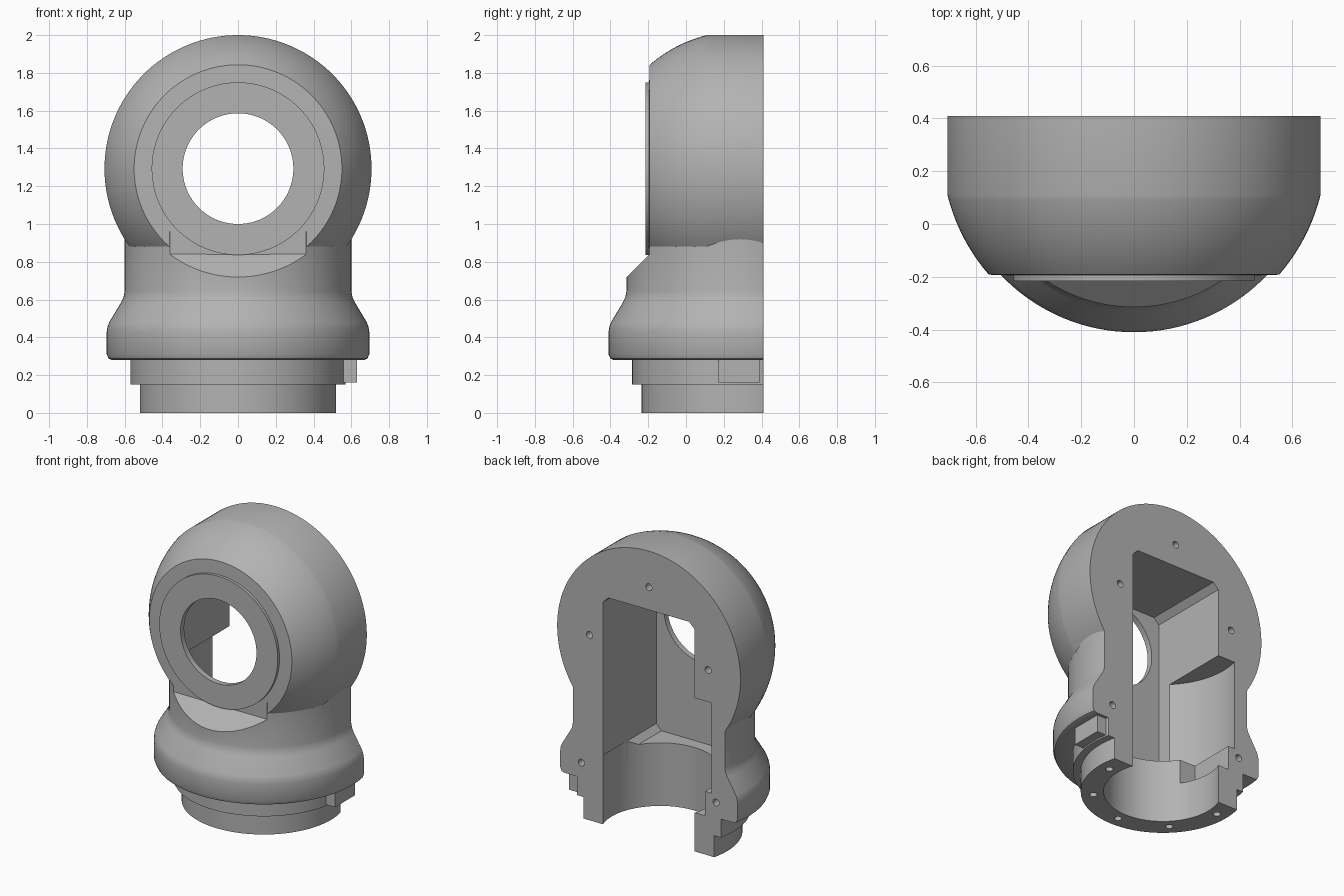
import bpy, bmesh, math
from mathutils import Matrix, Vector

if "Cube" in bpy.data.objects:
    bpy.data.objects.remove(bpy.data.objects["Cube"], do_unlink=True)

AXIS_Y = 0.285      # vertical axis of the round base, and centre of the ball
HEAD_Z = 1.293      # height of the ball and its opening
BACK_Y = 0.41       # flat mating face

grey = bpy.data.materials.new("plain grey")
grey.use_nodes = True
grey.diffuse_color = (0.45, 0.45, 0.45, 1)
grey.node_tree.nodes["Principled BSDF"].inputs["Base Color"].default_value = grey.diffuse_color


def make(name, bm):
    bmesh.ops.recalc_face_normals(bm, faces=bm.faces)
    mesh = bpy.data.meshes.new(name)
    bm.to_mesh(mesh)
    bm.free()
    ob = bpy.data.objects.new(name, mesh)
    bpy.context.collection.objects.link(ob)
    mesh.materials.append(grey)
    return ob


def lathe(name, profile, matrix, steps=128):
    """Spin (radius, height) points into a closed solid with flat end caps."""
    bm = bmesh.new()
    rings = []
    for r, h in profile:
        angles = [math.tau * i / steps for i in range(steps)]
        rings.append([bm.verts.new(matrix @ Vector((r * math.cos(a), r * math.sin(a), h))) for a in angles])
    for low, high in zip(rings, rings[1:]):
        for i in range(steps):
            j = (i + 1) % steps
            bm.faces.new((low[i], low[j], high[j], high[i]))
    bm.faces.new(rings[0])
    bm.faces.new(rings[-1])
    return make(name, bm)


def prism(name, outline, depth):
    """Extrude a closed 3D outline along a vector."""
    bm = bmesh.new()
    face = bm.faces.new([bm.verts.new(p) for p in outline])
    new = bmesh.ops.extrude_face_region(bm, geom=[face])["geom"]
    bmesh.ops.translate(bm, vec=depth, verts=[v for v in new if isinstance(v, bmesh.types.BMVert)])
    return make(name, bm)


def box(name, x, y, z):
    outline = [(x[0], y[0], z[0]), (x[1], y[0], z[0]), (x[1], y[1], z[0]), (x[0], y[1], z[0])]
    return prism(name, outline, (0, 0, z[1] - z[0]))


def combine(target, other, operation):
    """Apply a boolean and discard the tool object."""
    mod = target.modifiers.new("join", "BOOLEAN")
    mod.operation = operation
    mod.solver = "EXACT"
    mod.object = other
    other.hide_render = True
    bpy.ops.object.select_all(action="DESELECT")
    bpy.context.view_layer.objects.active = target
    target.select_set(True)
    bpy.ops.object.modifier_apply(modifier=mod.name)
    bpy.data.objects.remove(other, do_unlink=True)


def cut(target, tool):
    combine(target, tool, "DIFFERENCE")


upright = Matrix.Translation((0, AXIS_Y, 0))


def along_y(x, z):
    # lathe height becomes +y
    return Matrix.Translation((x, 0, z)) @ Matrix.Rotation(-math.pi / 2, 4, "X")


# Round base: spigot, flange, collar and neck
housing = lathe("housing", [
    (0.52, 0), (0.52, 0.15), (0.57, 0.15), (0.57, 0.28), (0.667, 0.28), (0.685, 0.287),
    (0.695, 0.31), (0.695, 0.43), (0.691, 0.455), (0.682, 0.48), (0.619, 0.585),
    (0.606, 0.612), (0.6, 0.645), (0.6, 1.2)], upright)

# Sloped relief on the front of the neck
cut(housing, prism("neck_relief", [(-1, -0.194, 2), (-1, -0.194, 0.84), (-1, -0.694, 0.34), (-1, -0.694, 2)],
                   (2, 0, 0)))

# Ball head trimmed to a drum, with a raised front ring
ball = 0.728
start, end = math.acos(0.55 / ball), math.acos(0.707 / ball)
arc = [start + (end - start) * i / 14 for i in range(15)]
head_profile = [(0.457, -0.215), (0.457, -0.195)]
head_profile += [(ball * math.cos(a), AXIS_Y - ball * math.sin(a)) for a in arc]
head_profile += [(0.707, 0.6)]
combine(housing, lathe("head", head_profile, along_y(0, HEAD_Z)), "UNION")

# Locating tab on the flange
combine(housing, box("locating_tab", (0.5, 0.63), (0.17, 0.39), (0.16, 0.29)), "UNION")

# Flat back
cut(housing, box("back_trim", (-2, 2), (BACK_Y, 2), (-1, 3)))

# Inner chamber with chamfered corners
half, low, high, bevel = 0.352, 0.44, 1.59, 0.04
corners = []
for sx, z, sz in ((1, low, 1), (1, high, -1), (-1, high, -1), (-1, low, 1)):
    pair = [(sx * (half - bevel), -0.175, z), (sx * half, -0.175, z + sz * bevel)]
    corners += pair if sx * sz > 0 else pair[::-1]
cut(housing, prism("chamber", corners, (0, 1, 0)))

# Bore through the base and opening in the front
cut(housing, lathe("bore", [(0.375, -0.1), (0.375, 0.482)], upright))
cut(housing, lathe("front_opening", [(0.293, -0.5), (0.293, 0)], along_y(0, HEAD_Z)))

# Rounded side pocket with a step below it
pocket = lathe("side_pocket", [(0.5, 0.44), (0.5, 1.07)], upright)
cut(pocket, box("pocket_limit", (-0.3, 1), (-1, 2), (0, 2)))
cut(housing, pocket)
cut(housing, box("pocket_step", (-0.435, -0.3), (0.08, 0.6), (0.27, 0.46)))

# Screw holes in the back face
for x, z in ((0, HEAD_Z + 0.455), (0.458, HEAD_Z), (-0.458, HEAD_Z), (0.52, 0.385), (-0.52, 0.385)):
    cut(housing, lathe("back_hole", [(0.024, BACK_Y - 0.12), (0.024, 0.6)], along_y(x, z), 20))

# Screw holes under the spigot
for i in range(5):
    a = math.pi + i * math.pi / 4
    place = Matrix.Translation((0.443 * math.cos(a), AXIS_Y + 0.443 * math.sin(a), 0))
    cut(housing, lathe("base_hole", [(0.024, -0.1), (0.024, 0.1)], place, 20))

bpy.ops.object.select_all(action="DESELECT")
bpy.context.view_layer.objects.active = housing
housing.select_set(True)
bpy.ops.object.shade_smooth_by_angle(angle=math.radians(25))
